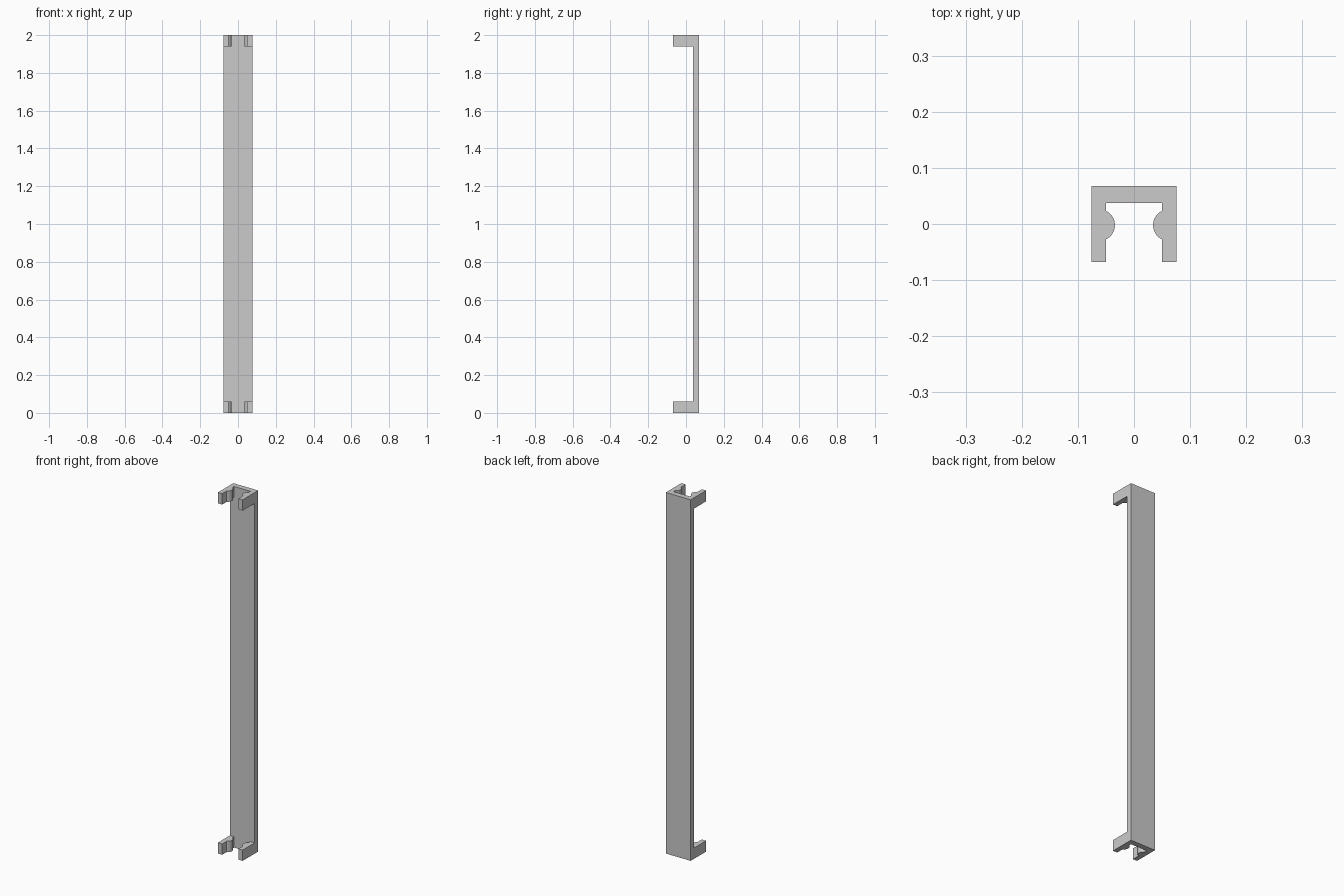
import bpy, bmesh, math

if "Cube" in bpy.data.objects:
    bpy.data.objects.remove(bpy.data.objects["Cube"])

W, D = 0.076, 0.0675        # half width, half depth
PLATE_Y, ARM_X = 0.0375, 0.05
LEVELS = [0.0, 0.06, 1.94, 2.0]
BUMP_X, BUMP_Y, BUMP_R, SEGS = 0.0623, -0.002, 0.0283, 16

# Cross-section of the back plate, split where the arms join it
plate = [(W, D), (-W, D), (-W, PLATE_Y), (-ARM_X, PLATE_Y), (ARM_X, PLATE_Y), (W, PLATE_Y)]

# Cross-section of one clip arm with its rounded gripping bump
half = math.acos((BUMP_X - ARM_X) / BUMP_R)
bump = []
for i in range(SEGS + 1):
    a = -half + 2 * half * i / SEGS
    # left arm sits at negative x, the bump bulges towards the middle
    bump.append((-BUMP_X + BUMP_R * math.cos(a), BUMP_Y + BUMP_R * math.sin(a)))
bump = [(-ARM_X + (x + BUMP_X - (BUMP_X - ARM_X)), y) for x, y in bump]
left_arm = [(-W, PLATE_Y), (-W, -D), (-ARM_X, -D)] + bump + [(-ARM_X, PLATE_Y)]
right_arm = [(-x, y) for x, y in reversed(left_arm)]

bm = bmesh.new()
verts, faces = {}, {}


def vert(x, y, z):
    key = (round(x, 5), round(y, 5), round(z, 5))
    if key not in verts:
        verts[key] = bm.verts.new(key)
    return verts[key]


def toggle_face(points):
    """Add a face, or remove it when two blocks share it."""
    vs = [vert(*p) for p in points]
    key = frozenset(vs)
    if key in faces:
        bm.faces.remove(faces.pop(key))
    else:
        faces[key] = bm.faces.new(vs)


def prism(outline, z0, z1):
    toggle_face([(x, y, z0) for x, y in reversed(outline)])
    toggle_face([(x, y, z1) for x, y in outline])
    for (ax, ay), (bx, by) in zip(outline, outline[1:] + outline[:1]):
        toggle_face([(ax, ay, z0), (bx, by, z0), (bx, by, z1), (ax, ay, z1)])


# Full-height plate, with a pair of clip arms at each end
for level, (z0, z1) in enumerate(zip(LEVELS, LEVELS[1:])):
    prism(plate, z0, z1)
    if level != 1:
        prism(left_arm, z0, z1)
        prism(right_arm, z0, z1)

# Tidy: drop stray edges and merge coplanar faces
bmesh.ops.delete(bm, geom=[e for e in bm.edges if not e.link_faces], context='EDGES')
bmesh.ops.dissolve_limit(bm, angle_limit=math.radians(0.5), verts=bm.verts[:], edges=bm.edges[:])
bmesh.ops.recalc_face_normals(bm, faces=bm.faces[:])

mesh = bpy.data.meshes.new("clip_rail")
bm.to_mesh(mesh)
bm.free()
rail = bpy.data.objects.new("clip_rail", mesh)
bpy.context.collection.objects.link(rail)

bpy.context.view_layer.objects.active = rail
rail.select_set(True)
bpy.ops.object.shade_smooth_by_angle(angle=math.radians(30))
